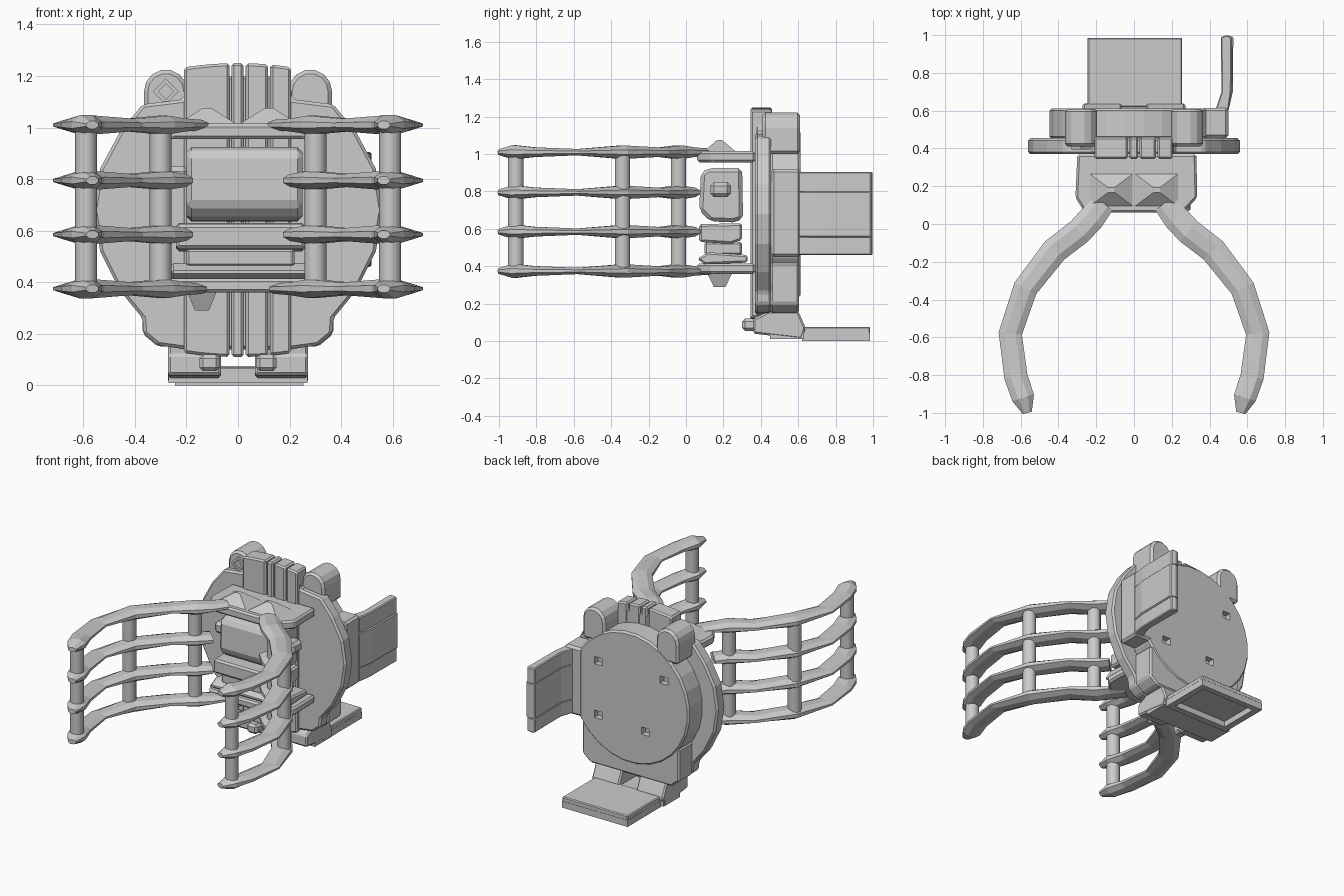
import bpy, bmesh
from math import cos, sin, pi, sqrt

if "Cube" in bpy.data.objects:
    bpy.data.objects.remove(bpy.data.objects["Cube"])


def finish(name, bm, bevel=0, mirror=False):
    bmesh.ops.recalc_face_normals(bm, faces=bm.faces)
    me = bpy.data.meshes.new(name)
    bm.to_mesh(me)
    bm.free()
    ob = bpy.data.objects.new(name, me)
    bpy.context.collection.objects.link(ob)
    if bevel:
        m = ob.modifiers.new("Bevel", 'BEVEL')
        m.width, m.segments, m.limit_method = bevel, 1, 'ANGLE'
    if mirror:
        ob.modifiers.new("Mirror", 'MIRROR')
    return ob


def loft(name, rings, **kw):
    bm = bmesh.new()
    vs = [[bm.verts.new(p) for p in r] for r in rings]
    n = len(vs[0])
    for a, b in zip(vs, vs[1:]):
        for i in range(n):
            j = (i + 1) % n
            bm.faces.new((a[i], a[j], b[j], b[i]))
    bm.faces.new(vs[0])
    bm.faces.new(vs[-1])
    return finish(name, bm, **kw)


def prism(name, pts, axis, a, b, **kw):
    place = {'x': lambda p, t: (t, p[0], p[1]),
             'y': lambda p, t: (p[0], t, p[1]),
             'z': lambda p, t: (p[0], p[1], t)}[axis]
    return loft(name, [[place(p, t) for p in pts] for t in (a, b)], **kw)


def box(name, x0, x1, y0, y1, z0, z1, **kw):
    return prism(name, [(x0, y0), (x1, y0), (x1, y1), (x0, y1)], 'z', z0, z1, **kw)


def circle(cx, cy, r, n, start=0):
    return [(cx + r * cos(start + 2 * pi * i / n), cy + r * sin(start + 2 * pi * i / n)) for i in range(n)]


def pyramid(name, cx, cy, z0, z1, rx, ry, tip):
    corners = [(-1, -1), (1, -1), (1, 1), (-1, 1)]
    return loft(name, [[(cx + sx * rx * s, cy + sy * ry * s, z) for sx, sy in corners]
                       for z, s in ((z0, 1), (z1, tip))])


# Front plate: rounded disc with notches for the lobes
half = [(0.20, 1.20), (0.21, 1.11), (0.37, 1.09), (0.46, 0.98), (0.535, 0.84), (0.56, 0.68),
        (0.535, 0.52), (0.46, 0.37), (0.37, 0.26), (0.365, 0.20), (0.31, 0.155), (0.20, 0.14)]
prism("front_plate", half + [(-x, z) for x, z in reversed(half)], 'y', 0.37, 0.455, bevel=0.012)

# Ribbed centre strips on the plate
for x0, x1 in ((-0.21, -0.033), (-0.025, 0.022), (0.03, 0.117), (0.125, 0.205)):
    top = [(x0 + (x1 - x0) * i / 3) for i in range(4)]
    rise = [(x, 0.68 + sqrt(0.57 ** 2 - (x * 0.65) ** 2)) for x in top]
    dip = [(x, 1.36 - z) for x, z in reversed(rise)]
    prism("centre_strip", rise + dip, 'y', 0.345, 0.46, bevel=0.01)

# Back body with square sockets
body = prism("back_body", circle(0, 0.68, 0.45, 28, pi / 28), 'y', 0.45, 0.612, bevel=0.012)
bm = bmesh.new()
for x, z in ((0.24, 0.87), (0.24, 0.50), (-0.12, 0.48), (-0.26, 0.87)):
    rings = [[bm.verts.new((x + sx * 0.03, y, z + sz * 0.025))
              for sx, sz in ((-1, -1), (1, -1), (1, 1), (-1, 1))] for y in (0.57, 0.65)]
    for i in range(4):
        bm.faces.new((rings[0][i], rings[0][i - 1], rings[1][i - 1], rings[1][i]))
    bm.faces.new(rings[0])
    bm.faces.new(rings[1])
cutter = finish("socket_cutter", bm)
cutter.hide_render = True
cutter.hide_viewport = True
cut = body.modifiers.new("Sockets", 'BOOLEAN')
cut.object, cut.operation = cutter, 'DIFFERENCE'
prism("body_base", [(-0.37, 0.42), (-0.37, 0.2), (-0.31, 0.15), (0.31, 0.15), (0.37, 0.2), (0.37, 0.42)],
      'y', 0.45, 0.605, bevel=0.012)

# Upper lobes with a diamond badge on one side
lobe = circle(0.28, 1.14, 0.085, 14)
arch = [(0.365, 1.0)] + lobe[:8] + [(0.195, 1.0)]
prism("upper_lobe", arch, 'y', 0.41, 0.61, bevel=0.015, mirror=True)
outer, inner = circle(-0.28, 1.14, 0.05, 4), circle(-0.28, 1.14, 0.03, 4)
loft("diamond_badge", [[(x, y, z) for x, z in c]
                       for c, y in ((outer, 0.415), (outer, 0.395), (inner, 0.395), (inner, 0.408))])

# Side hinge and folding flap
box("flap_hinge", 0.36, 0.50, 0.455, 0.615, 0.45, 0.92, bevel=0.015)
for z0, z1, d in ((0.46, 0.56, 0.0), (0.555, 0.80, 0.008), (0.795, 0.905, 0.0)):
    prism("side_flap", [(0.43, 0.60), (0.50, 0.60), (0.515 + d, 0.70), (0.518 + d, 0.99),
                        (0.49, 1.0), (0.46, 0.99), (0.463, 0.70)], 'z', z0, z1, bevel=0.006)

# Bottom hinges, knobs and tray with hollow underside
prism("bottom_hinge", [(0.36, 0.04), (0.62, 0.01), (0.64, 0.07), (0.60, 0.16), (0.44, 0.16), (0.36, 0.12)],
      'x', 0.065, 0.272, bevel=0.01, mirror=True)
box("hinge_knob", 0.07, 0.15, 0.30, 0.38, 0.055, 0.12, bevel=0.015, mirror=True)
box("hinge_bridge", -0.27, 0.27, 0.45, 0.63, 0.01, 0.065)
box("tray_top", -0.245, 0.255, 0.62, 0.985, 0.04, 0.075, bevel=0.006)
for name, r in (("tray_rim_left", (-0.245, -0.20, 0.62, 0.985)), ("tray_rim_right", (0.21, 0.255, 0.62, 0.985)),
                ("tray_rim_front", (-0.20, 0.21, 0.62, 0.665)), ("tray_rim_back", (-0.20, 0.21, 0.945, 0.985))):
    box(name, *r, 0.0, 0.045)

# Central core: bevelled upper block, side buttons and lower slabs
prism("core_block", [(0.08, 0.90), (0.12, 0.925), (0.30, 0.925), (0.305, 0.65), (0.25, 0.635),
                     (0.13, 0.64), (0.07, 0.70)], 'x', -0.20, 0.25, bevel=0.02)
for s, x0 in ((-1, -0.19), (1, 0.24)):
    box("side_button", min(x0, x0 + s * 0.09), max(x0, x0 + s * 0.09), 0.13, 0.24, 0.77, 0.85, bevel=0.02)
prism("lower_slab", [(0.07, 0.625), (0.30, 0.63), (0.30, 0.54), (0.24, 0.52), (0.07, 0.53)],
      'x', -0.24, 0.26, bevel=0.012)
box("core_step", -0.20, 0.22, 0.10, 0.30, 0.46, 0.53, bevel=0.01)
prism("bottom_bar", [(0.06, 0.44), (0.12, 0.475), (0.33, 0.46), (0.33, 0.42), (0.10, 0.41)],
      'x', -0.26, 0.30, bevel=0.01)

# Palm plates joining the claws to the front plate
palm = [(-0.30, 0.37), (-0.31, 0.14), (-0.26, 0.06), (0.26, 0.06), (0.335, 0.14), (0.33, 0.37)]
prism("upper_palm", palm, 'z', 0.955, 1.015, bevel=0.012)
prism("lower_palm", palm, 'z', 0.36, 0.415, bevel=0.012)
for s in (-1, 1):
    pyramid("palm_peak", s * 0.12, 0.18, 1.01, 1.075, 0.12, 0.09, 0.15)
pyramid("palm_stud", -0.14, 0.18, 0.37, 0.29, 0.06, 0.07, 0.45)

# Claws: four faceted rails per side, (x, y, half width, half height)
path = [(0.16, 0.11, 0.06, 0.02), (0.225, 0.03, 0.07, 0.025), (0.29, -0.04, 0.07, 0.036),
        (0.42, -0.14, 0.07, 0.024), (0.575, -0.34, 0.065, 0.036), (0.655, -0.58, 0.062, 0.017),
        (0.625, -0.81, 0.062, 0.026), (0.587, -0.92, 0.06, 0.038), (0.565, -1.0, 0.025, 0.015)]
for k, z in enumerate((0.375, 0.585, 0.795, 1.01)):
    pts = path if k in (0, 3) else path[1:]
    rings = []
    for i, (x, y, w, h) in enumerate(pts):
        a, b = pts[max(i - 1, 0)], pts[min(i + 1, len(pts) - 1)]
        dx, dy = b[0] - a[0], b[1] - a[1]
        d = sqrt(dx * dx + dy * dy)
        nx, ny = -dy / d, dx / d
        section = [(w, 0.35), (0.45 * w, 1), (-0.45 * w, 1), (-w, 0.35),
                   (-w, -0.35), (-0.45 * w, -1), (0.45 * w, -1), (w, -0.35)]
        rings.append([(x + nx * u, y + ny * u, z + v * h) for u, v in section])
    loft("claw_rail", rings, mirror=True)

# Upright claw bars
for x, y in ((0.30, -0.04), (0.59, -0.34), (0.59, -0.91)):
    bar = prism("claw_bar", circle(x, y, 0.043, 10), 'z', 0.37, 1.015, mirror=True)
    for p in bar.data.polygons:
        p.use_smooth = len(p.vertices) == 4
    bar.data.set_sharp_from_angle(angle=pi / 4)
